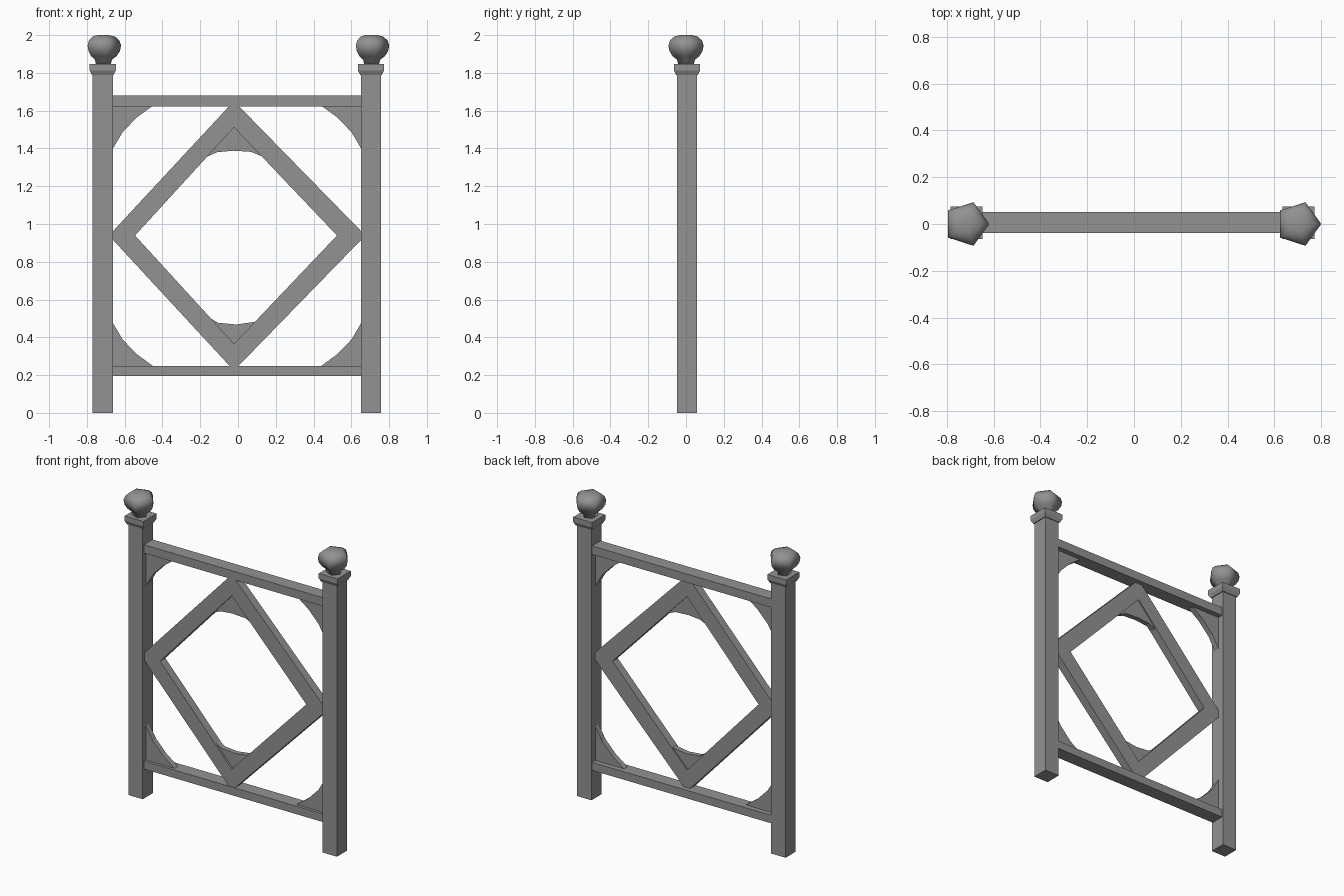
import bpy, bmesh
from math import pi, cos, sin, sqrt

if "Cube" in bpy.data.objects:
    bpy.data.objects.remove(bpy.data.objects["Cube"])

grey = bpy.data.materials.new("dark_grey")
grey.diffuse_color = (0.29, 0.29, 0.29, 1)
grey.use_nodes = True
grey.node_tree.nodes["Principled BSDF"].inputs["Base Color"].default_value = grey.diffuse_color


def stack(name, rings, sides, turn, cx, cy, smooth=False):
    """Closed solid from (radius, z) rings with a regular polygon section."""
    bm = bmesh.new()
    loops = [[bm.verts.new((cx + r * cos(turn + 2 * pi * i / sides),
                            cy + r * sin(turn + 2 * pi * i / sides), z))
              for i in range(sides)] for r, z in rings]
    for a, b in zip(loops, loops[1:]):
        for i in range(sides):
            j = (i + 1) % sides
            bm.faces.new((a[i], a[j], b[j], b[i]))
    bm.faces.new(loops[0][::-1])
    bm.faces.new(loops[-1])
    mesh = bpy.data.meshes.new(name)
    bm.to_mesh(mesh)
    bm.free()
    mesh.materials.append(grey)
    for p in mesh.polygons:
        p.use_smooth = smooth
    ob = bpy.data.objects.new(name, mesh)
    bpy.context.collection.objects.link(ob)


def plate(name, outlines, y0, y1):
    """Flat x-z outline (extra outlines are holes) extruded from y0 to y1."""
    cu = bpy.data.curves.new(name, 'CURVE')
    cu.dimensions = '2D'
    cu.fill_mode = 'BOTH'
    cu.extrude = (y1 - y0) / 2
    cu.materials.append(grey)
    for pts in outlines:
        s = cu.splines.new('POLY')
        s.points.add(len(pts) - 1)
        for p, (x, z) in zip(s.points, pts):
            p.co = (x, z, 0, 1)
        s.use_cyclic_u = True
    ob = bpy.data.objects.new(name, cu)
    bpy.context.collection.objects.link(ob)
    ob.rotation_euler = (pi / 2, 0, 0)
    ob.location.y = (y0 + y1) / 2
    bpy.ops.object.select_all(action='DESELECT')
    ob.select_set(True)
    bpy.context.view_layer.objects.active = ob
    bpy.ops.object.convert(target='MESH')
    bpy.ops.object.shade_flat()


L, R = -0.661, 0.651          # inner faces of the posts
BOT, TOP = 0.249, 1.626       # inner faces of the rails

# Posts with flared caps, and five-sided finials
Q = sqrt(2)
for side, cx in (("left", -0.716), ("right", 0.704)):
    stack(side + "_post", [(0.053 * Q, 0), (0.053 * Q, 1.79)], 4, pi / 4, cx, 0.005)
    stack(side + "_cap", [(0.058 * Q, 1.79), (0.069 * Q, 1.813), (0.069 * Q, 1.846)],
          4, pi / 4, cx, 0.005)
    stack(side + "_finial", [(0.042, 1.84), (0.05, 1.87), (0.074, 1.888), (0.092, 1.915),
                             (0.098, 1.945), (0.089, 1.972), (0.066, 1.992), (0.035, 2.0)],
          5, 0, cx - 0.001, 0.0, True)

# Rails
for name, z0, z1 in (("lower_rail", 0.196, BOT), ("upper_rail", TOP - 0.003, 1.679)):
    plate(name, [[(L, z0), (R, z0), (R, z1), (L, z1)]], -0.038, 0.052)

# Diamond frame with blunt corners
cx, cz, f = -0.021, 0.939, 0.024
outer = [(cx - f, TOP), (cx + f, TOP), (R, cz + f), (R, cz - f),
         (cx + f, BOT), (cx - f, BOT), (L, cz - f), (L, cz + f)]
inner = [(cx, 1.512), (0.524, cz), (cx, 0.366), (-0.545, cz)]
plate("diamond_frame", [outer, inner], -0.035, 0.02)

# Arched brackets in the four corners
arch = [(0, 0), (0, 0.225), (0.05, 0.14), (0.125, 0.062), (0.21, 0)]
for sx, x in (("left", L), ("right", R)):
    for sz, z in (("lower", BOT), ("upper", TOP)):
        dx = 1 if sx == "left" else -1
        dz = 1 if sz == "lower" else -1
        plate(f"{sz}_{sx}_bracket", [[(x + dx * a, z + dz * b) for a, b in arch]],
              -0.018, 0.018)

# Arched fillets inside the top and bottom of the diamond
plate("upper_fillet", [[(cx, 1.512), (-0.172, 1.353), (-0.11, 1.38), (-0.025, 1.388),
                        (0.07, 1.382), (0.138, 1.353)]], -0.022, 0.012)
plate("lower_fillet", [[(cx, 0.366), (-0.152, 0.504), (-0.105, 0.477), (-0.01, 0.468),
                        (0.09, 0.482)]], -0.022, 0.012)
